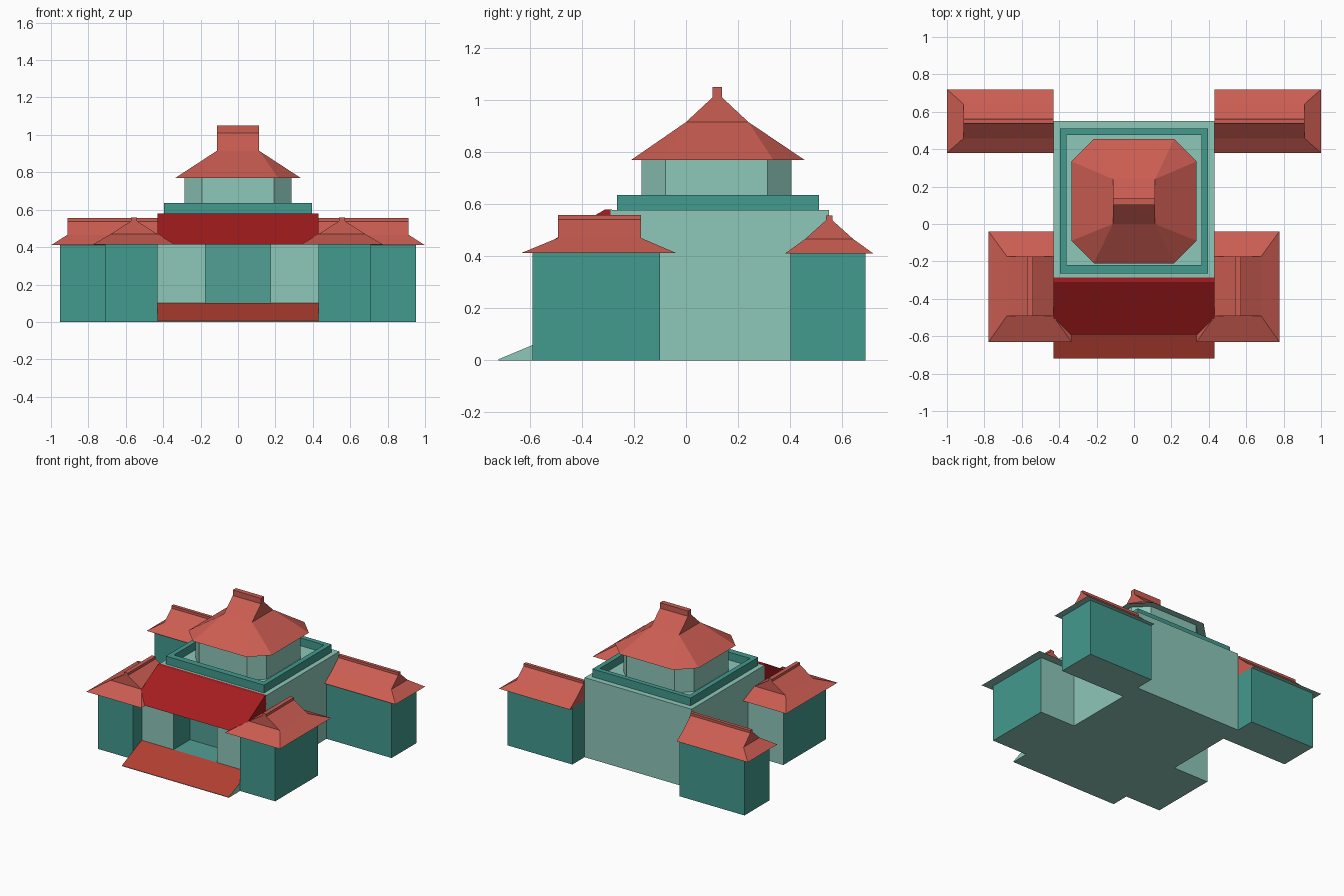
import bpy, bmesh

if "Cube" in bpy.data.objects:
    bpy.data.objects.remove(bpy.data.objects["Cube"])


def material(name, rgb):
    m = bpy.data.materials.new(name)
    m.diffuse_color = (*rgb, 1)
    m.use_nodes = True
    m.node_tree.nodes["Principled BSDF"].inputs["Base Color"].default_value = m.diffuse_color
    return m


TILE = material("roof_tile", (0.60, 0.11, 0.085))
DARK_RED = material("canopy_red", (0.38, 0.012, 0.014))
STEP_RED = material("ramp_red", (0.45, 0.05, 0.032))
LIGHT = material("light_green", (0.27, 0.57, 0.48))
TEAL = material("teal", (0.055, 0.32, 0.27))
DOOR = material("door_teal", (0.085, 0.35, 0.30))


def finish(name, bm, mat, second=None, rule=None, mirror=False):
    """Turn a bmesh into an object; faces matching rule get the second material."""
    bmesh.ops.recalc_face_normals(bm, faces=bm.faces)
    bm.normal_update()
    mesh = bpy.data.meshes.new(name)
    mesh.materials.append(mat)
    if second:
        mesh.materials.append(second)
        for f in bm.faces:
            f.material_index = int(rule(f.normal))
    bm.to_mesh(mesh)
    bm.free()
    ob = bpy.data.objects.new(name, mesh)
    bpy.context.collection.objects.link(ob)
    if mirror:
        ob.modifiers.new("mirror_x", 'MIRROR').use_mirror_merge = False
    return ob


def hull(name, rings, mat, **kw):
    """Convex solid through outlines given as (2D points, height)."""
    bm = bmesh.new()
    for pts, z in rings:
        for x, y in pts:
            bm.verts.new((x, y, z))
    bmesh.ops.convex_hull(bm, input=bm.verts)
    bmesh.ops.dissolve_limit(bm, angle_limit=0.01, verts=bm.verts, edges=bm.edges)
    return finish(name, bm, mat, **kw)


def rect(x0, x1, y0, y1):
    return [(x0, y0), (x1, y0), (x1, y1), (x0, y1)]


def octagon(x0, x1, y0, y1, c):
    """Rectangle with its corners cut by c."""
    return [(x0 + c, y0), (x1 - c, y0), (x1, y0 + c), (x1, y1 - c),
            (x1 - c, y1), (x0 + c, y1), (x0, y1 - c), (x0, y0 + c)]


def box(name, r, z0, z1, mat, **kw):
    return hull(name, [(rect(*r), z0), (rect(*r), z1)], mat, **kw)


def prism(name, profile, half_width, mat, **kw):
    """Side profile (y, z) extruded across x."""
    return hull(name, [([(s * half_width, y) for s in (-1, 1)], z)
                       for y, z in profile], mat, **kw)


def under(n):
    return n.z < -0.5


def hip_gable_roof(name, eave, mid, ridge, heights, mirror=False):
    """Shallow hipped skirt, steeper gable above it and a ridge cap."""
    z0, z1, z2, z3 = heights
    hull(name + "_skirt", [(eave, z0), (rect(*mid), z1)], TILE,
         second=LIGHT, rule=under, mirror=mirror)
    hull(name + "_gable", [(rect(*mid), z1), (rect(*ridge), z2)], TILE, mirror=mirror)
    box(name + "_ridge", ridge, z2, z3, TILE, mirror=mirror)


# Main hall with recessed porch
box("main_hall", (-0.43, 0.43, -0.29, 0.55), 0, 0.578, LIGHT)
box("porch_floor", (-0.43, 0.43, -0.49, -0.29), 0, 0.10, DOOR, second=LIGHT, rule=under)
box("porch_pier", (0.175, 0.43, -0.49, -0.29), 0.10, 0.415, LIGHT,
    second=TEAL, rule=lambda n: n.x < -0.5, mirror=True)
box("porch_door", (-0.175, 0.175, -0.30, -0.292), 0.10, 0.415, DOOR)
prism("entrance_ramp", [(-0.72, 0.004), (-0.72, 0), (-0.49, 0), (-0.49, 0.10)], 0.43,
      LIGHT, second=STEP_RED, rule=lambda n: n.z > 0.5)
prism("porch_canopy", [(-0.59, 0.415), (-0.31, 0.58), (-0.285, 0.58), (-0.285, 0.415)],
      0.43, DARK_RED)

# Roof terrace parapet: an open rectangular frame
bm = bmesh.new()
outer, inner = rect(-0.395, 0.395, -0.265, 0.51), rect(-0.36, 0.36, -0.22, 0.475)
loops = [[bm.verts.new((x, y, z)) for x, y in pts]
         for pts, z in ((outer, 0.575), (outer, 0.635), (inner, 0.635), (inner, 0.575))]
for a in range(4):
    p, q = loops[a], loops[(a + 1) % 4]
    for i in range(4):
        j = (i + 1) % 4
        bm.faces.new((p[i], p[j], q[j], q[i]))
finish("terrace_parapet", bm, TEAL)

# Upper pavilion
tower = octagon(-0.285, 0.285, -0.17, 0.405, 0.092)
hull("pavilion_walls", [(tower, 0.575), (tower, 0.772)], LIGHT)
hip_gable_roof("pavilion_roof", octagon(-0.335, 0.335, -0.21, 0.455, 0.12),
               (-0.113, 0.113, 0.0, 0.24), (-0.113, 0.113, 0.102, 0.138),
               (0.77, 0.915, 1.01, 1.05))

# Front wings: the rear wall is light green
box("front_wing_walls", (0.43, 0.712, -0.59, -0.10), 0, 0.413, TEAL,
    second=LIGHT, rule=lambda n: n.y > 0.5 or n.z < -0.5, mirror=True)
hip_gable_roof("front_wing_roof", rect(0.335, 0.777, -0.63, -0.04),
               (0.432, 0.68, -0.492, -0.173), (0.541, 0.571, -0.492, -0.173),
               (0.413, 0.47, 0.54, 0.558), mirror=True)

# Rear wings
box("rear_wing_walls", (0.43, 0.953, 0.402, 0.69), 0, 0.413, TEAL,
    second=LIGHT, rule=under, mirror=True)
hip_gable_roof("rear_wing_roof", rect(0.43, 1.0, 0.38, 0.72),
               (0.43, 0.912, 0.458, 0.642), (0.43, 0.912, 0.538, 0.562),
               (0.41, 0.466, 0.538, 0.556), mirror=True)
